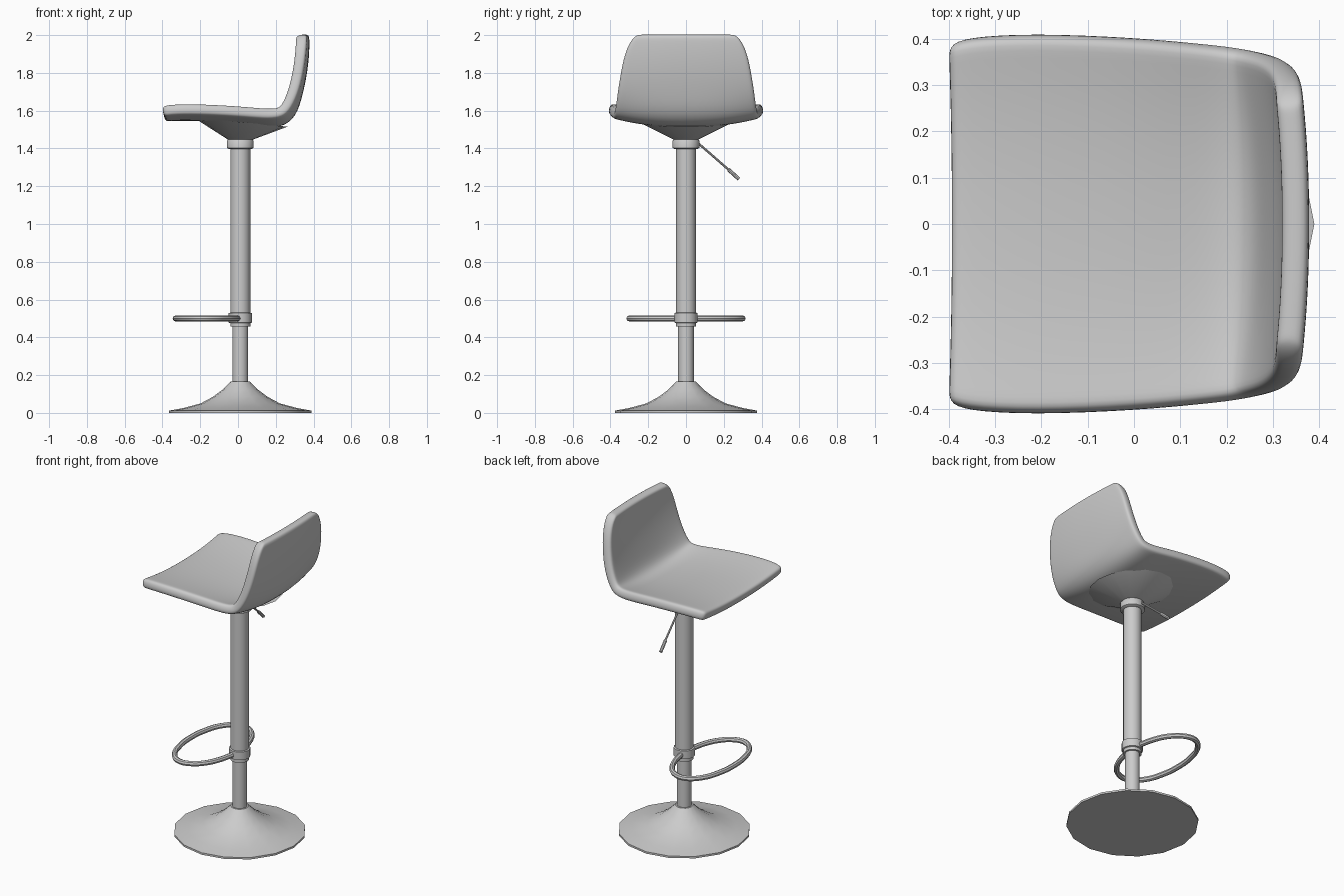
import bpy, bmesh, math
from mathutils import Vector

cube = bpy.data.objects.get("Cube")
if cube:
    bpy.data.objects.remove(cube, do_unlink=True)

GREY = (0.6, 0.6, 0.6, 1)
mat = bpy.data.materials.new("light_grey")
mat.use_nodes = True
mat.diffuse_color = GREY
mat.node_tree.nodes["Principled BSDF"].inputs["Base Color"].default_value = GREY

CX = 0.012  # column axis
SIDES = 16


def select(obj):
    bpy.ops.object.select_all(action='DESELECT')
    obj.select_set(True)
    bpy.context.view_layer.objects.active = obj


def finish(name, bm, angle=40):
    bmesh.ops.recalc_face_normals(bm, faces=bm.faces)
    mesh = bpy.data.meshes.new(name)
    bm.to_mesh(mesh)
    bm.free()
    mesh.materials.append(mat)
    obj = bpy.data.objects.new(name, mesh)
    bpy.context.collection.objects.link(obj)
    select(obj)
    bpy.ops.object.shade_smooth_by_angle(angle=math.radians(angle))
    return obj


def lathe(name, profile, tilt=0.0):
    """Capped turned part from (radius, height) pairs; tilt shears the last ring."""
    bm = bmesh.new()
    rings = []
    for r, z in profile:
        last = (r, z) == profile[-1]
        ring = []
        for i in range(SIDES):
            a = math.tau * i / SIDES
            x, y = r * math.cos(a), r * math.sin(a)
            ring.append(bm.verts.new((CX + x, y, z + (tilt * x if last else 0))))
        rings.append(ring)
    for low, high in zip(rings, rings[1:]):
        for i in range(SIDES):
            j = (i + 1) % SIDES
            bm.faces.new((low[i], low[j], high[j], high[i]))
    bm.faces.new(rings[0])
    bm.faces.new(rings[-1])
    return finish(name, bm)


def tube(name, points, radius, smooth=True):
    curve = bpy.data.curves.new(name, 'CURVE')
    curve.dimensions = '3D'
    curve.bevel_depth = radius
    curve.bevel_resolution = 2
    curve.use_fill_caps = True
    curve.resolution_u = 5
    spline = curve.splines.new('BEZIER')
    spline.bezier_points.add(len(points) - 1)
    for bp, p in zip(spline.bezier_points, points):
        bp.co = p
        bp.handle_left_type = bp.handle_right_type = 'AUTO' if smooth else 'VECTOR'
    curve.materials.append(mat)
    obj = bpy.data.objects.new(name, curve)
    bpy.context.collection.objects.link(obj)
    select(obj)
    bpy.ops.object.convert(target='MESH')
    bpy.ops.object.shade_smooth_by_angle(angle=math.radians(40))


# Pedestal
lathe("trumpet_base", [(0.377, 0), (0.377, 0.012), (0.3, 0.026), (0.21, 0.05),
                       (0.145, 0.085), (0.095, 0.122), (0.052, 0.165)])
lathe("lower_column", [(0.042, 0.15), (0.042, 0.48)])
lathe("footrest_collar", [(0.053, 0.457), (0.053, 0.475), (0.061, 0.478),
                          (0.061, 0.528), (0.053, 0.531)])
lathe("upper_column", [(0.053, 0.5), (0.053, 1.42)])
lathe("top_collar", [(0.06, 1.397), (0.071, 1.403), (0.071, 1.44), (0.062, 1.452)])
lathe("seat_mount", [(0.062, 1.445), (0.25, 1.54)], tilt=-0.1)

# Footrest loop, mirrored about the column
half = [(0.0, 0.045), (-0.025, 0.15), (-0.065, 0.23), (-0.125, 0.285),
        (-0.2, 0.297), (-0.275, 0.235), (-0.318, 0.12)]
loop = half + [(-0.33, 0)] + [(x, -y) for x, y in reversed(half)]
tube("footrest_loop", [(x, y, 0.5) for x, y in loop], 0.016)

# Height lever
tube("lever_rod", [(0, 0.045, 1.445), (-0.015, 0.24, 1.275)], 0.006, False)
tube("lever_grip", [(-0.015, 0.225, 1.288), (-0.02, 0.28, 1.238)], 0.01, False)

# Seat shell stations: spine x, spine z, half width, forward curl of the edges
stations = [
    (-0.392, 1.567, 0.385, 0.03), (-0.365, 1.574, 0.403, 0.034),
    (-0.22, 1.576, 0.412, 0.035), (0.0, 1.56, 0.402, 0.04),
    (0.14, 1.537, 0.388, 0.05), (0.23, 1.538, 0.38, 0.055),
    (0.287, 1.587, 0.372, 0.045), (0.315, 1.69, 0.362, 0.025),
    (0.338, 1.8, 0.345, 0.022), (0.349, 1.9, 0.325, 0.02),
    (0.35, 1.975, 0.292, 0.016), (0.346, 2.004, 0.255, 0.012)]
across = [-1, -0.92, -0.65, -0.33, 0, 0.33, 0.65, 0.92, 1]
bm = bmesh.new()
grid = []
for k, (x, z, w, curl) in enumerate(stations):
    a, b = stations[max(k - 1, 0)], stations[min(k + 1, len(stations) - 1)]
    normal = Vector((a[1] - b[1], 0, b[0] - a[0])).normalized()
    grid.append([bm.verts.new(Vector((x, v * w, z)) + normal * curl * abs(v) ** 2.3)
                 for v in across])
for r0, r1 in zip(grid, grid[1:]):
    for i in range(len(across) - 1):
        bm.faces.new((r0[i], r1[i], r1[i + 1], r0[i + 1]))
seat = finish("seat_shell", bm, 180)
shell = seat.modifiers.new("thickness", 'SOLIDIFY')
shell.thickness = 0.058
shell.offset = 0
soft = seat.modifiers.new("rounding", 'SUBSURF')
soft.levels = soft.render_levels = 2
